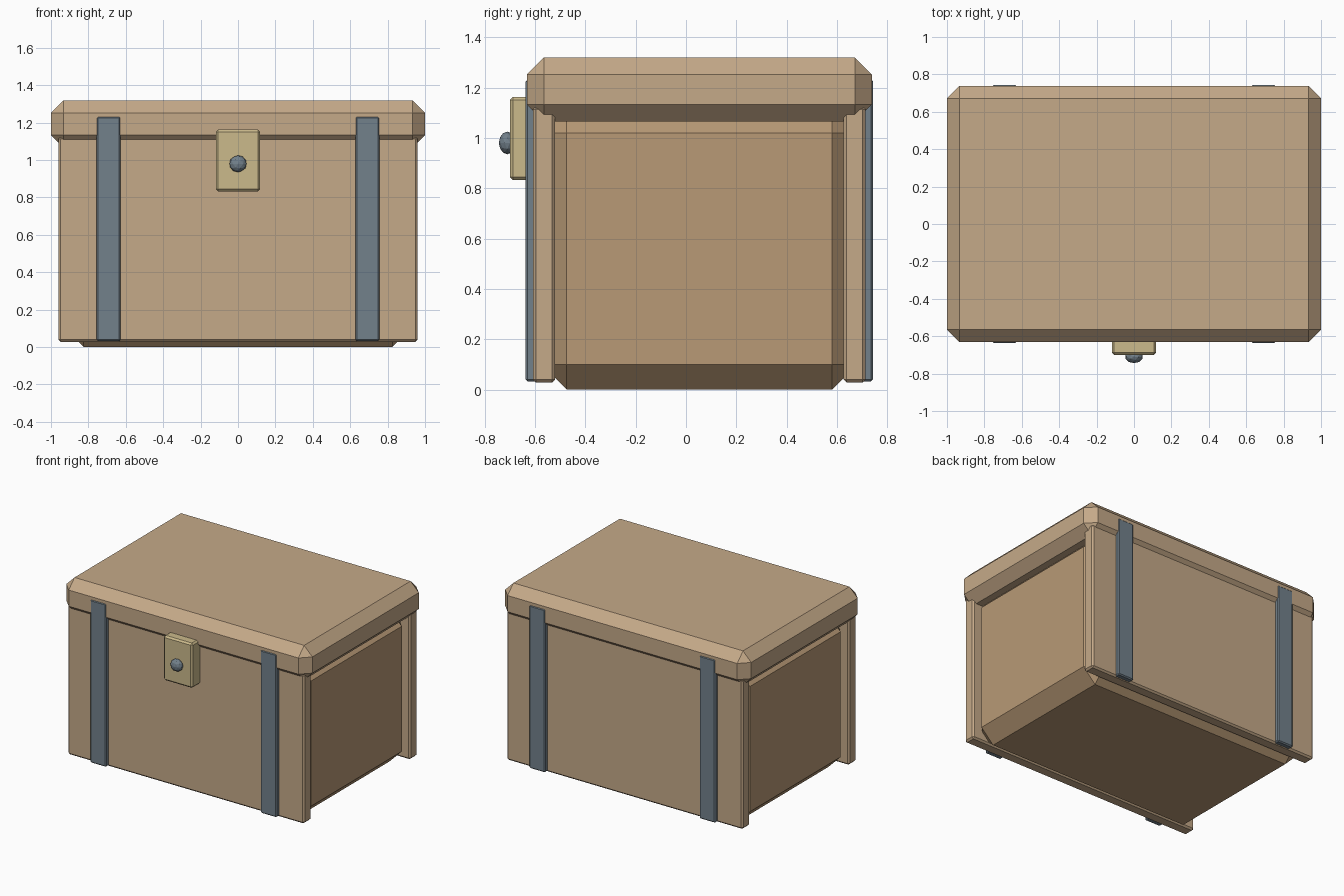
import bpy, bmesh
from mathutils import Matrix, Vector

if "Cube" in bpy.data.objects:
    bpy.data.objects.remove(bpy.data.objects["Cube"])


def material(name, rgb):
    m = bpy.data.materials.new(name)
    m.diffuse_color = (*rgb, 1)
    m.use_nodes = True
    m.node_tree.nodes["Principled BSDF"].inputs["Base Color"].default_value = m.diffuse_color
    return m


panel_wood = material("panel_wood", (0.56, 0.40, 0.25))
body_wood = material("body_wood", (0.48, 0.32, 0.18))
metal = material("metal", (0.17, 0.22, 0.26))
brass = material("brass", (0.60, 0.49, 0.26))


def add_object(name, bm, mat):
    mesh = bpy.data.meshes.new(name)
    bm.to_mesh(mesh)
    bm.free()
    mesh.materials.append(mat)
    obj = bpy.data.objects.new(name, mesh)
    bpy.context.collection.objects.link(obj)
    return obj


def box(name, x, y, z, bevel, mat):
    """Chamfered box given by its (min, max) range on each axis."""
    lo, hi = (Vector(v) for v in zip(x, y, z))
    bm = bmesh.new()
    bmesh.ops.create_cube(bm, size=1, matrix=Matrix.Translation((lo + hi) / 2)
                          @ Matrix.Diagonal((*(hi - lo), 1)))
    bmesh.ops.bevel(bm, geom=bm.edges[:], offset=bevel, segments=1,
                    affect='EDGES', profile=0.5)
    return add_object(name, bm, mat)


MID_Y = 0.053  # centre of the chest; the lock projects in front


def y_range(side, inner, outer):
    return sorted((MID_Y + side * inner, MID_Y + side * outer))


# Chest body and lid
box("body", (-0.925, 0.925), (MID_Y - 0.627, MID_Y + 0.627), (0, 1.12), 0.10, body_wood)
box("lid", (-1, 1), (MID_Y - 0.685, MID_Y + 0.685), (1.066, 1.319), 0.067, panel_wood)

# Front and back panels, each with two metal straps
for label, side in (("front", -1), ("back", 1)):
    box(label + "_panel", (-0.96, 0.96), y_range(side, 0.573, 0.661),
        (0.028, 1.125), 0.012, panel_wood)
    for hand, sx in (("left", -1), ("right", 1)):
        box(f"{label}_{hand}_strap", sorted((sx * 0.627, sx * 0.757)),
            y_range(side, 0.645, 0.690), (0.033, 1.232), 0.008, metal)

# Lock plate and knob
box("lock_plate", (-0.118, 0.118), (-0.70, -0.60), (0.833, 1.162), 0.012, brass)
bm = bmesh.new()
bmesh.ops.create_icosphere(bm, subdivisions=2, radius=1,
                           matrix=Matrix.Translation((0, -0.710, 0.98))
                           @ Matrix.Diagonal((0.047, 0.034, 0.045, 1)))
add_object("lock_knob", bm, metal)
